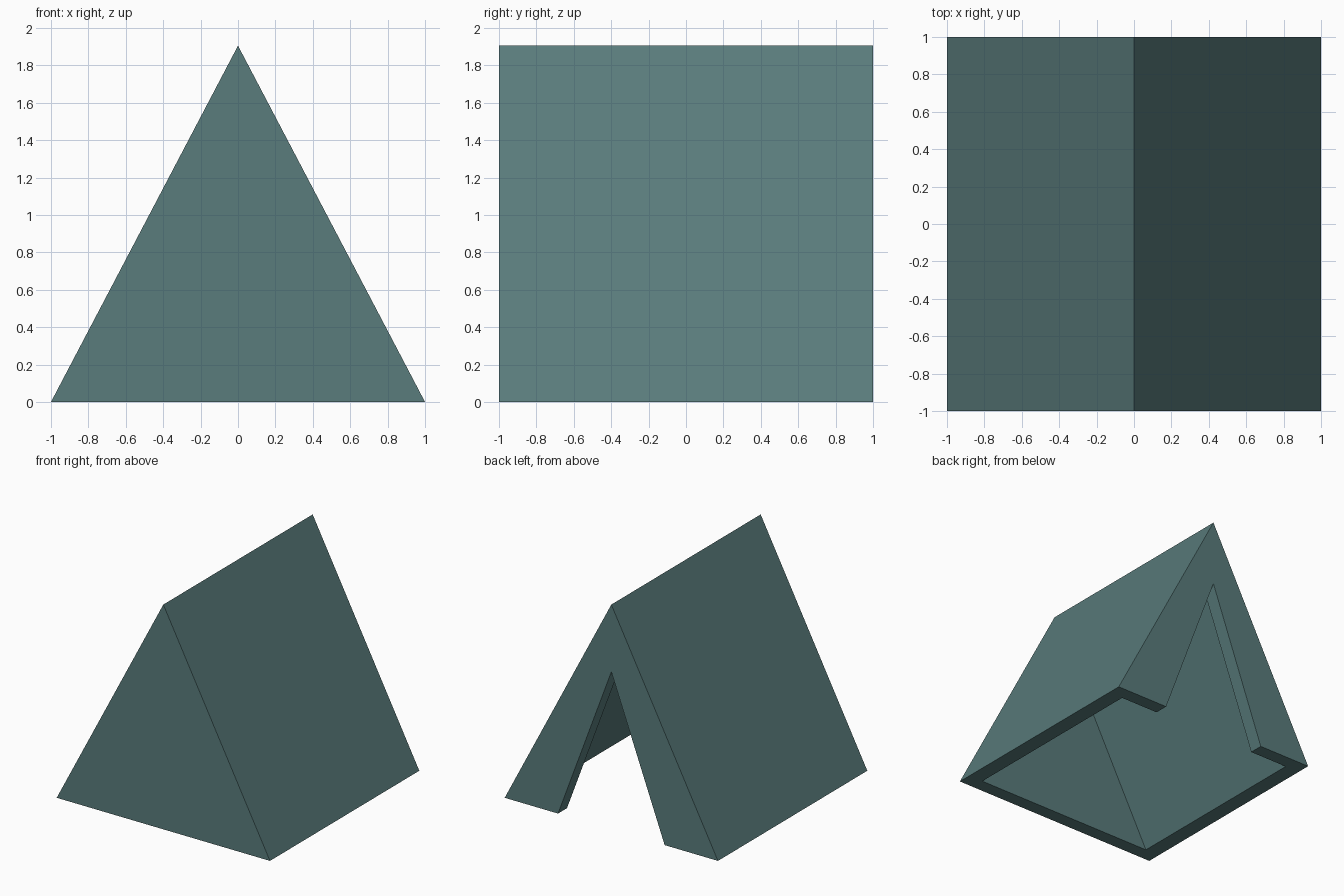
import bpy
import bmesh

cube = bpy.data.objects.get("Cube")
if cube:
    bpy.data.objects.remove(cube, do_unlink=True)

HEIGHT = 1.905
WALL = 0.12
INNER = 0.864           # size of the hollow relative to the outside
DOOR_HALF, DOOR_TOP = 0.5, 1.335

# Canvas colour
canvas = bpy.data.materials.new("teal_canvas")
colour = (0.1, 0.2, 0.2, 1)
canvas.diffuse_color = colour
canvas.use_nodes = True
canvas.node_tree.nodes["Principled BSDF"].inputs["Base Color"].default_value = colour

bm = bmesh.new()


def arch(half, top, y):
    """Triangular arch: right foot, peak, left foot."""
    return [bm.verts.new(p) for p in ((-half, y, 0), (0, y, top), (half, y, 0))]


# Arches in order: outside front to back, through the doorway, inside back to front
arches = [
    arch(1, HEIGHT, -1),
    arch(1, HEIGHT, 1),
    arch(DOOR_HALF, DOOR_TOP, 1),
    arch(DOOR_HALF, DOOR_TOP, 1 - WALL),
    arch(INNER, HEIGHT * INNER, 1 - WALL),
    arch(INNER, HEIGHT * INNER, -1 + WALL),
]

# Roof panels, back wall, door jambs and lining
for a, b in zip(arches, arches[1:]):
    for i in (0, 1):
        bm.faces.new((a[i], a[i + 1], b[i + 1], b[i]))

# Closed front wall, outside and inside
bm.faces.new(arches[0])
bm.faces.new(arches[-1])

# Bottom rim: one strip per side and one along the front
for foot in (0, 2):
    bm.faces.new([a[foot] for a in arches])
bm.faces.new((arches[0][0], arches[0][2], arches[-1][2], arches[-1][0]))

bmesh.ops.recalc_face_normals(bm, faces=bm.faces)
mesh = bpy.data.meshes.new("tent_shell")
bm.to_mesh(mesh)
bm.free()
mesh.materials.append(canvas)
tent = bpy.data.objects.new("tent_shell", mesh)
bpy.context.collection.objects.link(tent)
